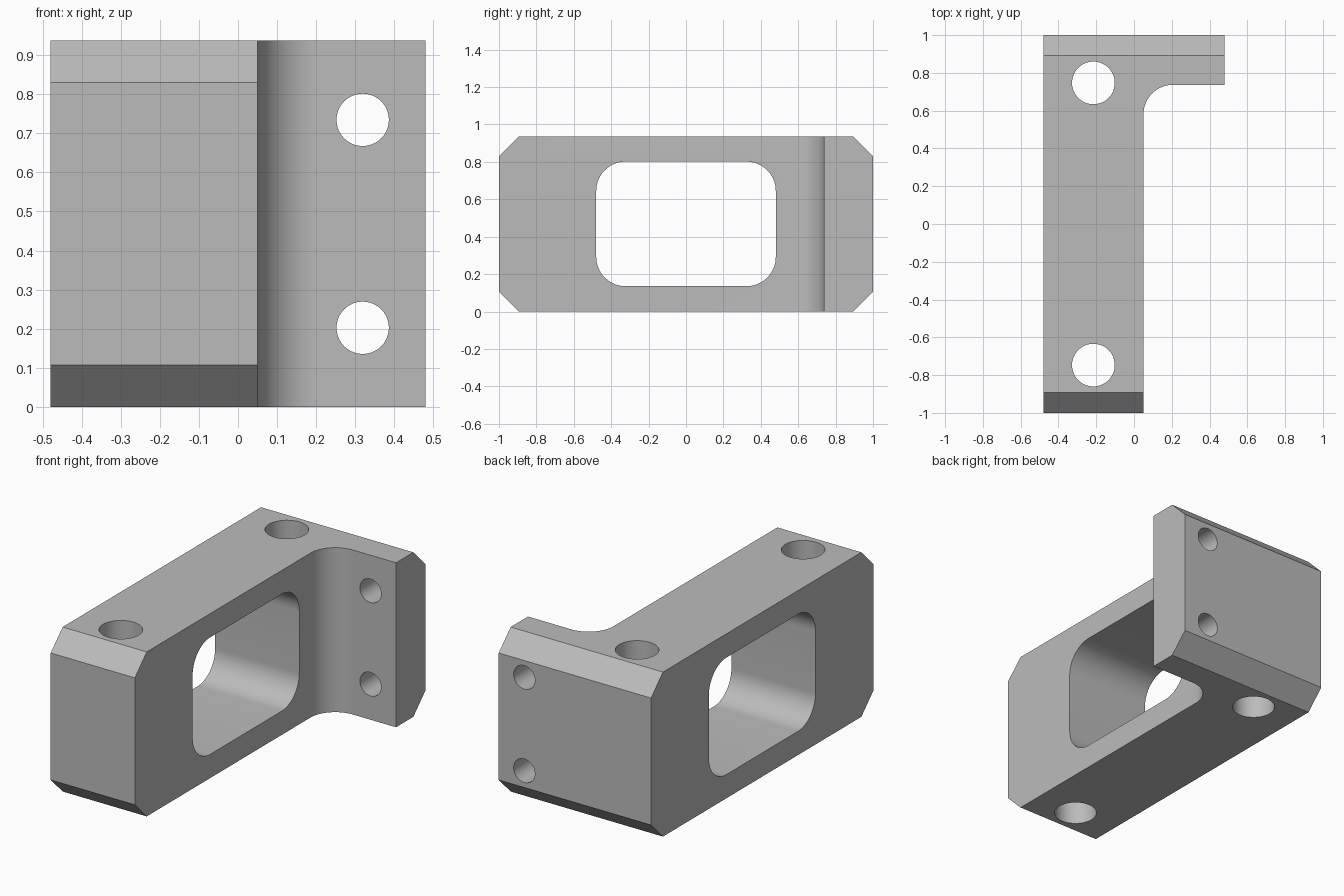
import bpy, bmesh, math
from mathutils import Vector, Matrix

cube = bpy.data.objects.get("Cube")
if cube:
    bpy.data.objects.remove(cube, do_unlink=True)

X0, X1, WEB = -0.48, 0.48, 0.05
H, CH, FLANGE, R = 0.937, 0.107, 0.737, 0.157

grey = bpy.data.materials.new("light grey")
grey.use_nodes = True
colour = (0.5, 0.5, 0.5, 1)
grey.diffuse_color = colour
grey.node_tree.nodes["Principled BSDF"].inputs["Base Color"].default_value = colour


def arc(cx, cy, r, start, end, steps):
    """Points on an arc, angles in degrees."""
    angles = [math.radians(start + (end - start) * i / steps) for i in range(steps + 1)]
    return [(cx + r * math.cos(a), cy + r * math.sin(a)) for a in angles]


def prism(name, points, axis, low, high):
    """Extrude a flat outline along x, y or z."""
    place = {"x": lambda u, v, w: (w, u, v),
             "y": lambda u, v, w: (u, w, v),
             "z": lambda u, v, w: (u, v, w)}[axis]
    bm = bmesh.new()
    face = bm.faces.new([bm.verts.new(place(u, v, low)) for u, v in points])
    ext = bmesh.ops.extrude_face_region(bm, geom=[face])
    moved = [g for g in ext["geom"] if isinstance(g, bmesh.types.BMVert)]
    bmesh.ops.translate(bm, verts=moved, vec=Vector(place(0, 0, high - low)))
    bmesh.ops.recalc_face_normals(bm, faces=bm.faces)
    mesh = bpy.data.meshes.new(name)
    bm.to_mesh(mesh)
    bm.free()
    mesh.materials.append(grey)
    obj = bpy.data.objects.new(name, mesh)
    bpy.context.collection.objects.link(obj)
    return obj


# L-shaped bracket with a filleted inner corner
outline = [(X0, -1), (WEB, -1)]
outline += arc(WEB + R, FLANGE - R, R, 180, 90, 24)
outline += [(X1, FLANGE), (X1, 1), (X0, 1)]
bracket = prism("bracket", outline, "z", 0, H)

# Chamfered end envelope
inner = 1 - CH
envelope = prism("chamfer_envelope", [
    (-inner, 0), (inner, 0), (1, CH), (1, H - CH),
    (inner, H), (-inner, H), (-1, H - CH), (-1, CH)], "x", -0.7, 0.7)

# Rounded window through the web
wy, wz, mid = 0.48 - R, 0.333 - R, H / 2
window = []
for sy, sz, start in ((1, 1, 0), (-1, 1, 90), (-1, -1, 180), (1, -1, 270)):
    window += arc(sy * wy, mid + sz * wz, R, start, start + 90, 16)
cutters = [prism("window_cutter", window, "x", -0.7, 0.7)]

# Bolt holes through the web and the flange
for side in (-1, 1):
    web_hole = arc(-0.215, side * 0.747, 0.113, 0, 360, 48)[:-1]
    cutters.append(prism("web_hole_cutter", web_hole, "z", -0.2, 1.2))
    flange_hole = arc(0.319, mid + side * 0.266, 0.067, 0, 360, 40)[:-1]
    cutters.append(prism("flange_hole_cutter", flange_hole, "y", 0.5, 1.2))

for tool in [envelope] + cutters:
    mod = bracket.modifiers.new(tool.name, "BOOLEAN")
    mod.operation = "INTERSECT" if tool is envelope else "DIFFERENCE"
    mod.solver = "EXACT"
    mod.object = tool

# Apply the cuts and remove the helpers
bpy.ops.object.select_all(action="DESELECT")
bpy.context.view_layer.objects.active = bracket
bracket.select_set(True)
for mod in list(bracket.modifiers):
    bpy.ops.object.modifier_apply(modifier=mod.name)
for tool in [envelope] + cutters:
    bpy.data.objects.remove(tool, do_unlink=True)

bpy.ops.object.shade_smooth_by_angle(angle=math.radians(30))
